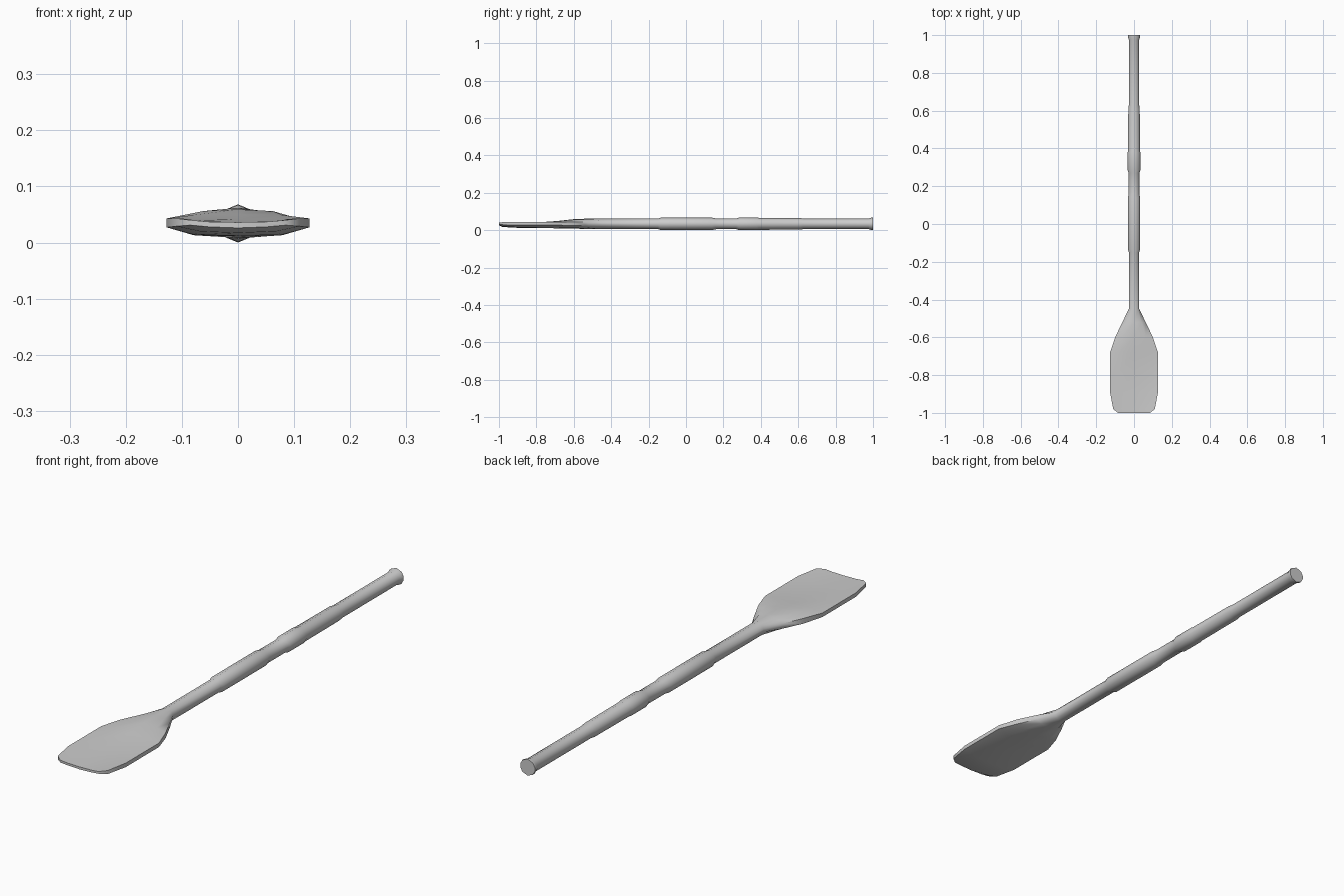
import bpy, bmesh, math

if "Cube" in bpy.data.objects:
    bpy.data.objects.remove(bpy.data.objects["Cube"])

CZ = 0.034                                   # height of the shaft axis
ANGLES = [0, 45, 78, 102, 135, 180]          # half ring, top to bottom


def round_half(r):
    return [(r * math.sin(math.radians(a)), CZ + r * math.cos(math.radians(a))) for a in ANGLES]


def blade_half(w, heights):
    return list(zip([0, 0.62 * w, w, w, 0.62 * w, 0], heights))


def loft(name, sections):
    bm = bmesh.new()
    rings = []
    for y, half in sections:
        # mirror the half outline to close the ring
        ring = half + [(-x, z) for x, z in reversed(half[1:-1])]
        rings.append([bm.verts.new((x, y, z)) for x, z in ring])
    n = len(rings[0])
    for a, b in zip(rings, rings[1:]):
        for i in range(n):
            j = (i + 1) % n
            bm.faces.new((a[i], a[j], b[j], b[i]))
    bm.faces.new(rings[0])
    bm.faces.new(rings[-1])
    bmesh.ops.recalc_face_normals(bm, faces=bm.faces)
    me = bpy.data.meshes.new(name)
    bm.to_mesh(me)
    bm.free()
    ob = bpy.data.objects.new(name, me)
    bpy.context.collection.objects.link(ob)
    bpy.context.view_layer.objects.active = ob
    ob.select_set(True)
    bpy.ops.object.shade_smooth_by_angle(angle=math.radians(50))
    ob.select_set(False)
    return ob


# Blade: y, half width, heights from top centre round the edge to bottom centre
blade = [
    (-1.00, 0.085, (.036, .037, .040, .031, .028, .026)),
    (-0.98, 0.110, (.036, .038, .043, .029, .020, .017)),
    (-0.89, 0.127, (.037, .039, .043, .027, .014, .012)),
    (-0.78, 0.127, (.042, .042, .043, .027, .013, .011)),
    (-0.68, 0.127, (.050, .049, .043, .027, .013, .010)),
    (-0.60, 0.100, (.059, .056, .045, .024, .012, .008)),
    (-0.52, 0.062, (.062, .057, .044, .024, .012, .007)),
]
# Shaft with two raised grips and a flared end: y, radius
shaft = [
    (-0.45, .028), (-0.15, .028), (-0.135, .033), (0.14, .033), (0.16, .029),
    (0.27, .029), (0.285, .034), (0.38, .034), (0.39, .032), (0.61, .031),
    (0.63, .028), (0.975, .028), (0.99, .033), (1.0, .033),
]
loft("paddle", [(y, blade_half(w, h)) for y, w, h in blade] + [(y, round_half(r)) for y, r in shaft])
